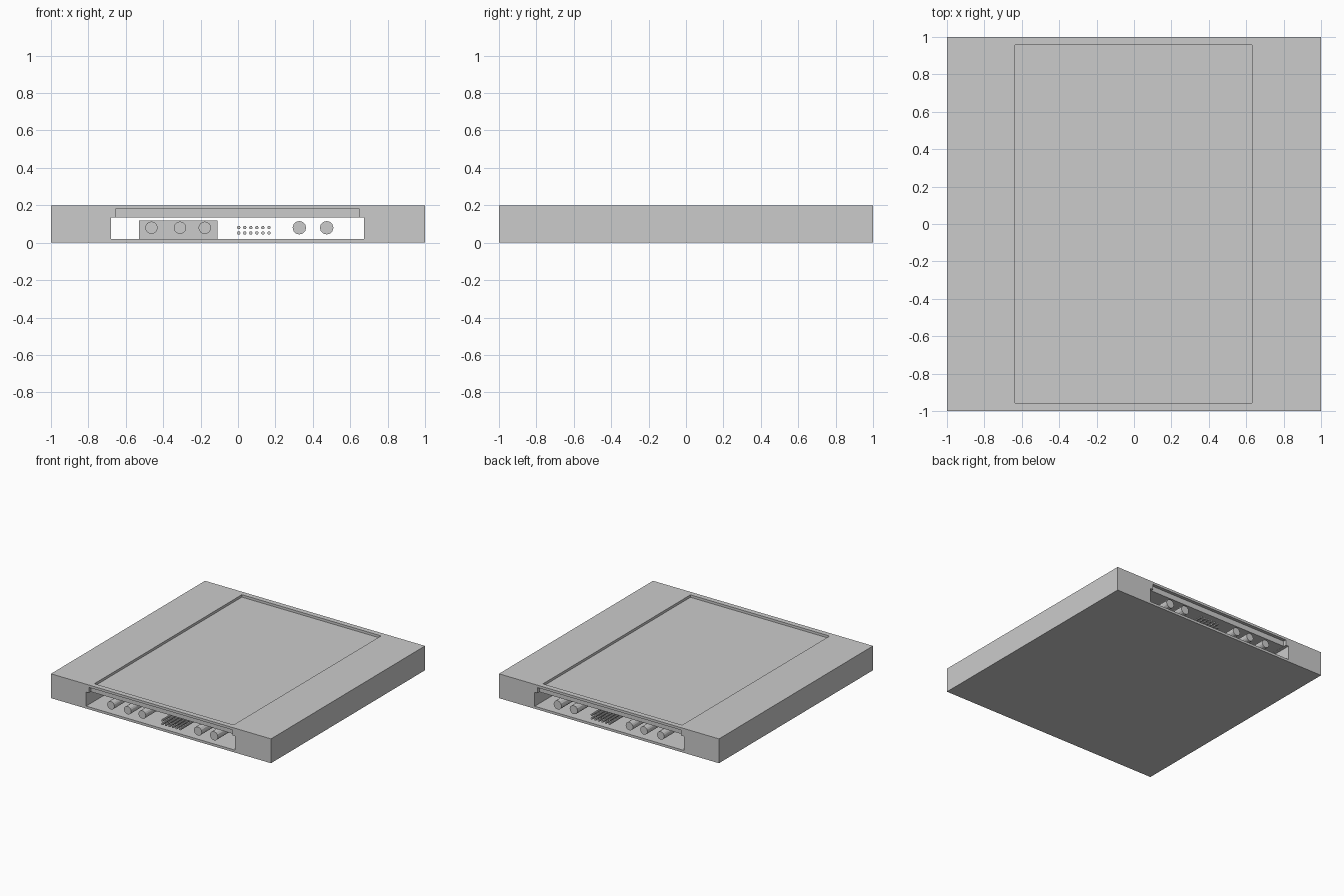
import bpy
from math import pi

if "Cube" in bpy.data.objects:
    bpy.data.objects.remove(bpy.data.objects["Cube"])


def box(name, x0, x1, y0, y1, z0, z1):
    bpy.ops.mesh.primitive_cube_add(
        size=1, location=((x0 + x1) / 2, (y0 + y1) / 2, (z0 + z1) / 2))
    ob = bpy.context.object
    ob.name = name
    ob.scale = (x1 - x0, y1 - y0, z1 - z0)
    bpy.ops.object.transform_apply(location=True, rotation=True, scale=True)
    return ob


def rod(name, x, z, radius, half_length, sides):
    bpy.ops.mesh.primitive_cylinder_add(
        vertices=sides, radius=radius, depth=2 * half_length,
        location=(x, 0, z), rotation=(pi / 2, 0, 0))
    bpy.context.object.name = name


def cut(target, cutter):
    cutter.hide_render = True
    mod = target.modifiers.new("cut", 'BOOLEAN')
    mod.operation = 'DIFFERENCE'
    mod.solver = 'EXACT'
    mod.object = cutter
    bpy.context.view_layer.objects.active = target
    bpy.ops.object.modifier_apply(modifier=mod.name)
    bpy.data.objects.remove(cutter, do_unlink=True)


# Tray body: open channel front to back, narrower slot above it, window in the top
body = box("tray_body", -1, 1, -1, 1, 0, 0.2)
cut(body, box("channel_cutter", -0.68, 0.675, -1.2, 1.2, 0.02, 0.135))
cut(body, box("slot_cutter", -0.655, 0.65, -1.2, 1.2, 0.1, 0.18))
cut(body, box("window_cutter", -0.635, 0.63, -0.957, 0.957, 0.15, 0.3))

# Panel held in the slot below the window
box("inset_panel", -0.654, 0.649, -0.975, 0.975, 0.135, 0.179)

# Block inside the channel around the left pipes
box("pipe_block", -0.53, -0.11, -0.5, 0.5, 0.02, 0.12)

# Pipes running through the channel
for i, x in enumerate((-0.463, -0.31, -0.178)):
    rod(f"left_pipe_{i}", x, 0.08, 0.033, 0.99, 16)
for i, x in enumerate((0.328, 0.474)):
    rod(f"right_pipe_{i}", x, 0.08, 0.036, 0.99, 12)

# Two rows of thin rods
for row, z in enumerate((0.052, 0.081)):
    for i in range(6):
        rod(f"thin_rod_{row}_{i}", 0.004 + i * 0.0322, z, 0.009, 0.99, 10)
